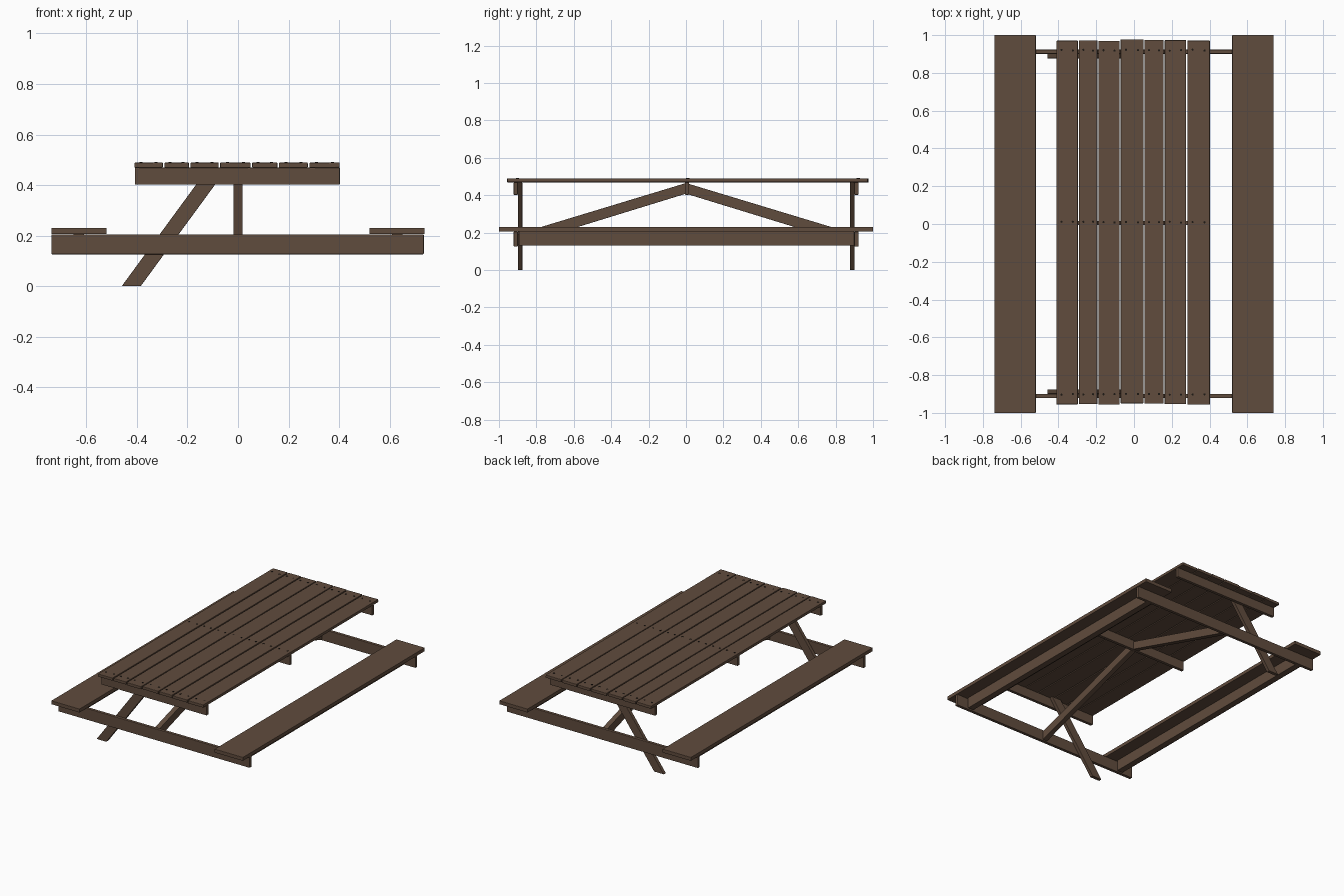
import bpy, bmesh, math, random
from mathutils import Matrix, Vector

random.seed(4)
if "Cube" in bpy.data.objects:
    bpy.data.objects.remove(bpy.data.objects["Cube"])


def material(name, rgb):
    m = bpy.data.materials.new(name)
    m.use_nodes = True
    m.diffuse_color = (*rgb, 1)
    m.node_tree.nodes["Principled BSDF"].inputs["Base Color"].default_value = (*rgb, 1)
    return m


WOOD = material("brown wood", (0.118, 0.072, 0.047))
IRON = material("dark nail", (0.012, 0.009, 0.007))


def finish(bm, name, mat, bevel=0):
    mesh = bpy.data.meshes.new(name)
    bmesh.ops.recalc_face_normals(bm, faces=bm.faces)
    bm.to_mesh(mesh)
    bm.free()
    mesh.materials.append(mat)
    obj = bpy.data.objects.new(name, mesh)
    bpy.context.collection.objects.link(obj)
    if bevel:
        mod = obj.modifiers.new("worn edges", "BEVEL")
        mod.width, mod.segments = bevel, 2
    return obj


def board(name, x, y, z, bevel=0.003, tilt=0):
    """Box board given by its ranges, optionally rolled about its length."""
    bm = bmesh.new()
    size = [b - a for a, b in (x, y, z)]
    mid = [(a + b) / 2 for a, b in (x, y, z)]
    bmesh.ops.create_cube(bm, size=1, matrix=Matrix.Translation(mid)
                          @ Matrix.Rotation(tilt, 4, "Y") @ Matrix.Diagonal((*size, 1)))
    return finish(bm, name, WOOD, bevel)


def slanted(name, outline, thickness, bevel=0.002):
    """Board made by extruding a four-corner outline."""
    bm = bmesh.new()
    face = bm.faces.new([bm.verts.new(p) for p in outline])
    out = bmesh.ops.extrude_face_region(bm, geom=[face])
    bmesh.ops.translate(bm, vec=Vector(thickness),
                        verts=[v for v in out["geom"] if isinstance(v, bmesh.types.BMVert)])
    return finish(bm, name, WOOD, bevel)


# Tabletop planks
edges = [-0.413, -0.294, -0.191, -0.074, 0.053, 0.159, 0.279, 0.405]
planks = list(zip(edges, edges[1:]))
for i, (a, b) in enumerate(planks):
    jitter = random.uniform(-0.004, 0.004)
    board(f"table_plank_{i + 1}", (a + 0.003, b - 0.003), (-0.953 + jitter, 0.973 + jitter),
          (0.469, 0.489), tilt=random.uniform(-0.015, 0.015))

# Nail heads, two per plank over each rail
bm = bmesh.new()
for a, b in planks:
    for y in (-0.902, 0.01, 0.92):
        for f in (0.25, 0.75):
            at = (a + (b - a) * f, y + random.uniform(-0.003, 0.003), 0.488)
            bmesh.ops.create_cone(bm, cap_ends=True, segments=8, radius1=0.006, radius2=0.006,
                                  depth=0.006, matrix=Matrix.Translation(at))
finish(bm, "nail_heads", IRON)

# Rails under the tabletop
for name, y in (("front", -0.91), ("middle", 0.005), ("back", 0.912)):
    board(f"{name}_table_rail", (-0.408, 0.403), (y - 0.011, y + 0.011), (0.402, 0.469))

# Benches with a long beam below each
for name, s in (("left", 1), ("right", -1)):
    board(f"{name}_bench_seat", sorted((s * 0.52, s * 0.738)), (-1, 1), (0.206, 0.231), 0.002)
    board(f"{name}_bench_beam", sorted((s * 0.608, s * 0.652)), (-0.893, 0.9), (0.13, 0.207))

# Cross beams, legs and diagonal braces at both ends
for name, s, y in (("front", -1, -0.91), ("back", 1, 0.912)):
    board(f"{name}_cross_beam", (-0.738, 0.735), (y - 0.011, y + 0.011), (0.126, 0.205))
    inner = y - s * 0.011
    slanted(f"{name}_leg", [(-0.46, inner, 0), (-0.385, inner, 0),
                            (-0.043, inner, 0.467), (-0.118, inner, 0.467)], (0, -s * 0.024, 0))
    end = inner - s * 0.002
    slanted(f"{name}_brace", [(-0.018, 0, 0.465), (-0.018, 0, 0.408),
                              (-0.018, end, 0.132), (-0.018, end, 0.193)], (0.036, 0, 0))
